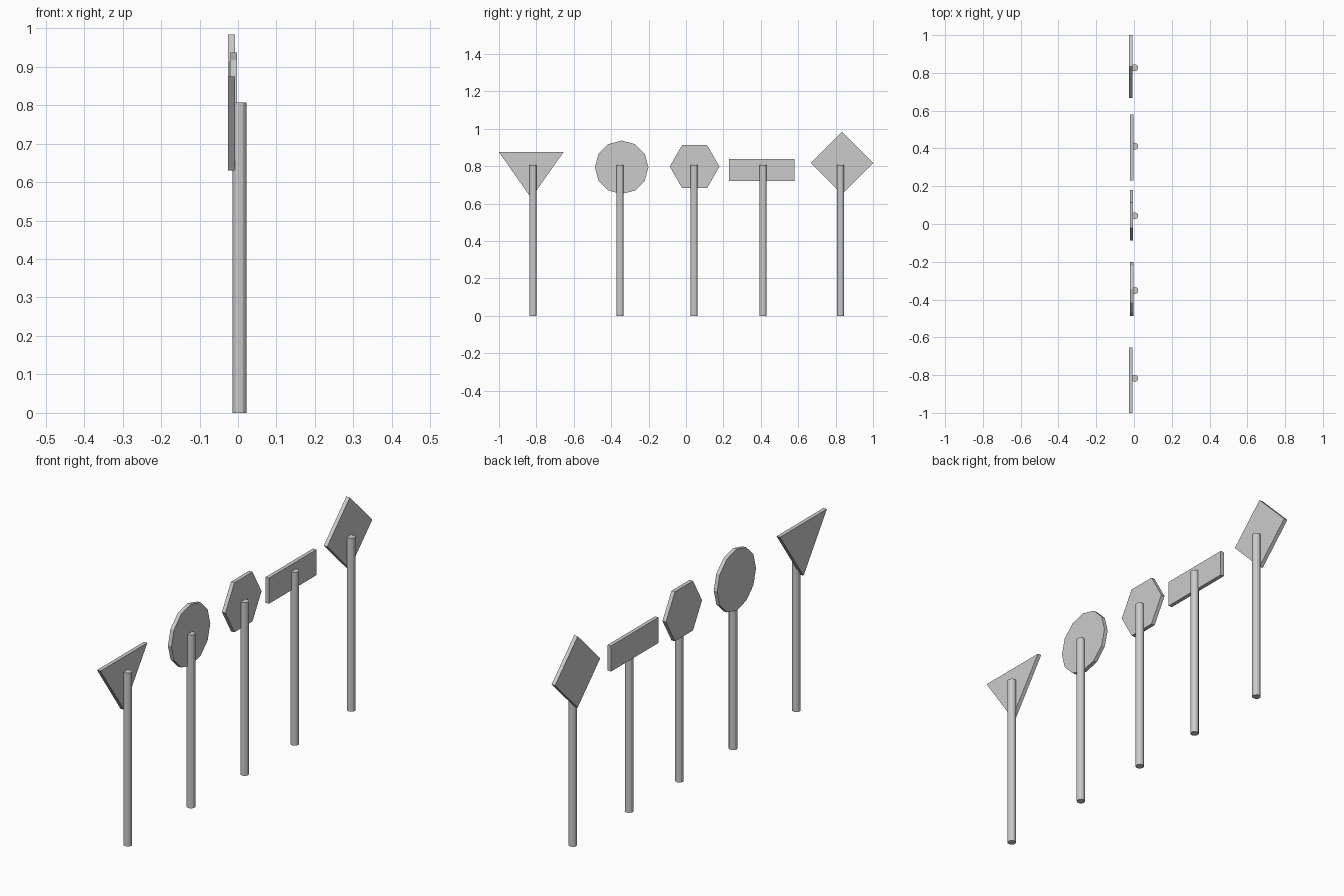
import bpy, bmesh
from math import cos, sin, tau

if "Cube" in bpy.data.objects:
    bpy.data.objects.remove(bpy.data.objects["Cube"])

def prism(name, points, offset):
    """Extrude a closed 3D outline along offset into a flat-faced solid."""
    bm = bmesh.new()
    face = bm.faces.new([bm.verts.new(p) for p in points])
    ext = bmesh.ops.extrude_face_region(bm, geom=[face], use_keep_orig=True)
    verts = [g for g in ext["geom"] if isinstance(g, bmesh.types.BMVert)]
    bmesh.ops.translate(bm, verts=verts, vec=offset)
    bmesh.ops.recalc_face_normals(bm, faces=bm.faces)
    mesh = bpy.data.meshes.new(name)
    bm.to_mesh(mesh)
    bm.free()
    obj = bpy.data.objects.new(name, mesh)
    bpy.context.collection.objects.link(obj)
    return obj

def ngon(cy, cz, r, n):
    return [(cy + r * cos(tau * i / n), cz + r * sin(tau * i / n)) for i in range(n)]

POST_X, POST_R, POST_H, THICK = 0.004, 0.0185, 0.807, 0.018

# name, post y, plate back x, plate outline in (y, z)
signs = [
    ("triangle", -0.817, -0.026, [(-1.0, 0.875), (-0.655, 0.875), (-0.828, 0.63)]),
    ("round", -0.352, -0.020, ngon(-0.344, 0.794, 0.143, 12)),
    ("hexagon", 0.043, -0.022, ngon(0.046, 0.798, 0.133, 6)),
    ("rectangle", 0.412, -0.020, [(0.231, 0.72), (0.58, 0.72), (0.58, 0.839), (0.231, 0.839)]),
    ("diamond", 0.827, -0.026, ngon(0.834, 0.817, 0.166, 4)),
]

for name, py, px, outline in signs:
    # sign plate facing -x
    prism(name + "_sign_plate", [(px, y, z) for y, z in outline], (THICK, 0, 0))
    # round post behind the plate
    prism(name + "_sign_post", [(x, y, 0) for x, y in ngon(POST_X, py, POST_R, 12)], (0, 0, POST_H))
